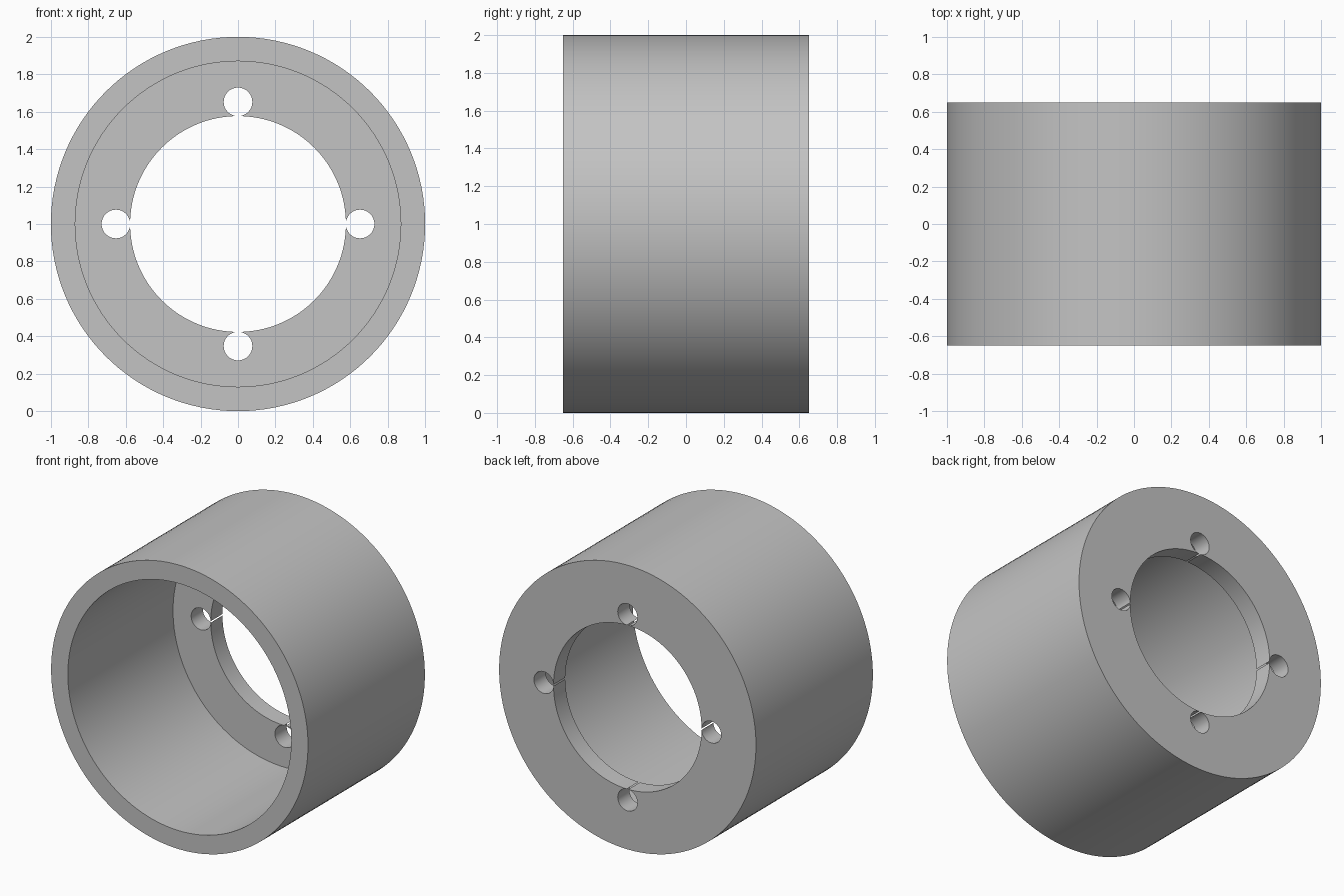
import bpy
import math

cube = bpy.data.objects.get("Cube")
if cube:
    bpy.data.objects.remove(cube, do_unlink=True)

HALF_DEPTH = 0.65
FLANGE = 0.13
CENTRE_Z = 1.0

grey = bpy.data.materials.new("plain_grey")
grey.use_nodes = True
colour = (0.55, 0.55, 0.55, 1)
grey.diffuse_color = colour
grey.node_tree.nodes["Principled BSDF"].inputs["Base Color"].default_value = colour


def cylinder(name, radius, y0, y1, x=0, z=0, sides=128):
    """Cylinder lying along y, offset from the main axis by x and z."""
    bpy.ops.mesh.primitive_cylinder_add(
        vertices=sides, radius=radius, depth=y1 - y0,
        location=(x, (y0 + y1) / 2, CENTRE_Z + z), rotation=(math.pi / 2, 0, 0))
    ob = bpy.context.object
    ob.name = name
    bpy.ops.object.transform_apply(location=True, rotation=True, scale=True)
    return ob


def cut(body, cutter):
    cutter.hide_render = True
    mod = body.modifiers.new("cut", 'BOOLEAN')
    mod.operation = 'DIFFERENCE'
    mod.solver = 'EXACT'
    mod.object = cutter
    bpy.context.view_layer.objects.active = body
    bpy.ops.object.modifier_apply(modifier=mod.name)
    bpy.data.objects.remove(cutter, do_unlink=True)


# Outer body
body = cylinder("flanged_sleeve", 1.0, -HALF_DEPTH, HALF_DEPTH)

# Deep cavity open at the front, leaving a flange at the back
cut(body, cylinder("cavity", 0.87, -0.8, HALF_DEPTH - FLANGE))

# Central bore through the flange
cut(body, cylinder("bore", 0.5765, 0.2, 0.8))

# Four screw holes that just break into the bore
for i in range(4):
    a = i * math.pi / 2
    cut(body, cylinder("screw_hole", 0.0765, 0.3, 0.8,
                       0.6525 * math.cos(a), 0.6525 * math.sin(a), 48))

# Finish
body.data.materials.clear()
body.data.materials.append(grey)
bpy.ops.object.select_all(action='DESELECT')
body.select_set(True)
bpy.context.view_layer.objects.active = body
bpy.ops.object.shade_smooth_by_angle(angle=math.radians(30))
